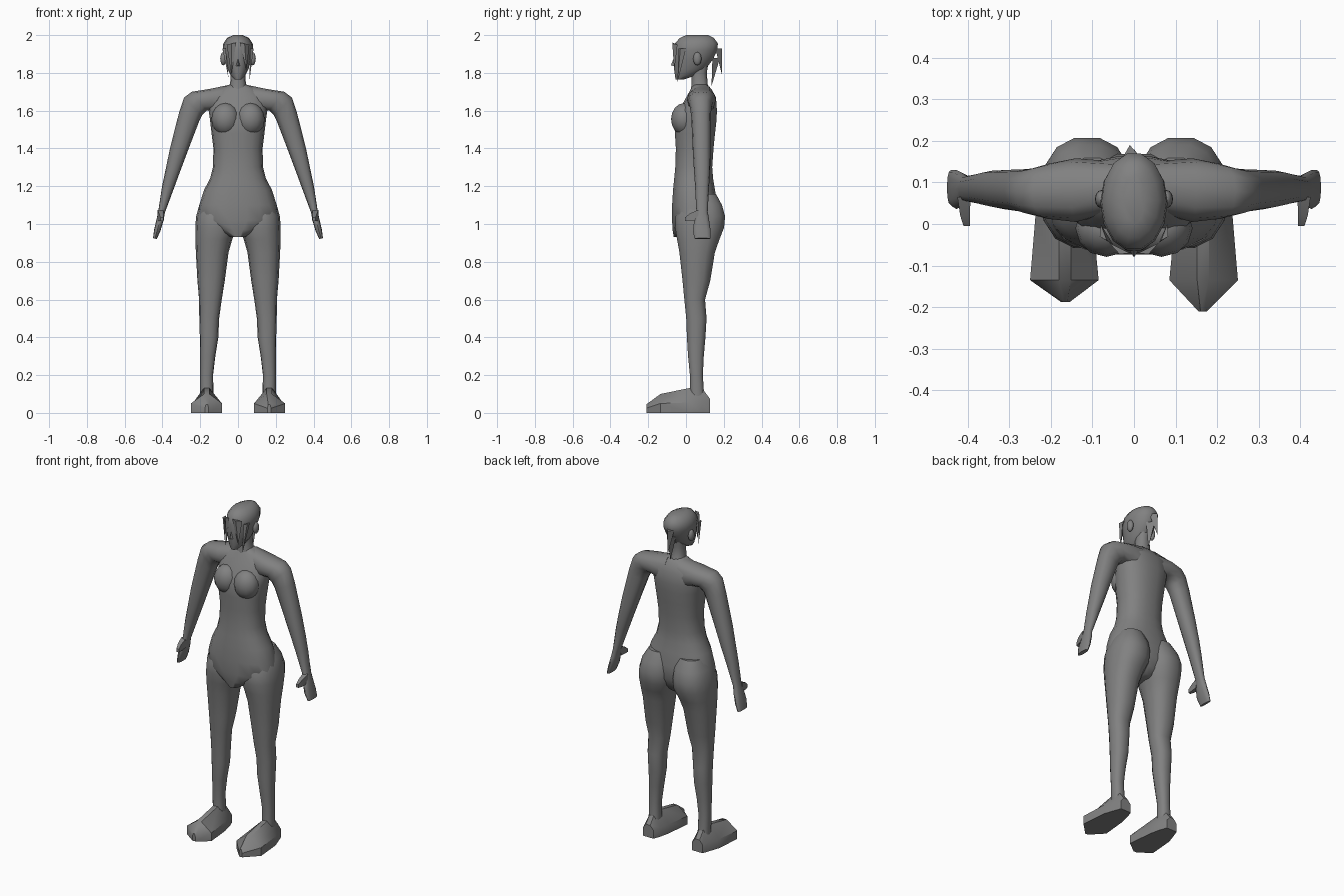
import bpy, bmesh, math
from mathutils import Vector

grey = bpy.data.materials.new("plain grey")
grey.diffuse_color = (0.22, 0.22, 0.22, 1)


def finish(name, bm, angle=50):
    bmesh.ops.recalc_face_normals(bm, faces=bm.faces)
    me = bpy.data.meshes.new(name)
    bm.to_mesh(me)
    bm.free()
    me.materials.append(grey)
    for p in me.polygons:
        p.use_smooth = True
    me.set_sharp_from_angle(angle=math.radians(angle))
    ob = bpy.data.objects.new(name, me)
    bpy.context.collection.objects.link(ob)
    return ob


def loft(name, rings, side=1, angle=50):
    """Skin a list of closed rings; side=-1 mirrors across x."""
    bm = bmesh.new()
    vs = [[bm.verts.new((x * side, y, z)) for x, y, z in r] for r in rings]
    n = len(vs[0])
    for a, b in zip(vs, vs[1:]):
        for i in range(n):
            j = (i + 1) % n
            bm.faces.new((a[i], a[j], b[j], b[i]))
    bm.faces.new(vs[0])
    bm.faces.new(vs[-1])
    return finish(name, bm, angle)


def section(a, b, y0, y1, n=14, e=0.85):
    """Rounded section spanning (x, z) points a to b, and y0 to y1."""
    pts = []
    for i in range(n):
        t = 2 * math.pi * i / n
        c, s = math.cos(t), math.sin(t)
        c = math.copysign(abs(c) ** e, c)
        s = math.copysign(abs(s) ** e, s)
        k = (1 + c) / 2
        pts.append((a[0] + (b[0] - a[0]) * k, (y0 + y1) / 2 + (y1 - y0) / 2 * s,
                    a[1] + (b[1] - a[1]) * k))
    return pts


def stack(rows, **kw):
    return [section((x0, z), (x1, z), y0, y1, **kw) for z, x0, x1, y0, y1 in rows]


def sym(rows):
    return [(z, -w, w, y0, y1) for z, w, y0, y1 in rows]


def ellipsoid(name, c, r):
    bm = bmesh.new()
    bmesh.ops.create_uvsphere(bm, u_segments=12, v_segments=8, radius=1)
    for v in bm.verts:
        v.co = Vector(c) + Vector((v.co.x * r[0], v.co.y * r[1], v.co.z * r[2]))
    return finish(name, bm)


def strand(name, a, b, tip, push):
    """Thin pointed lock of hair from edge a-b to a tip."""
    bm = bmesh.new()
    a, b, tip, push = map(Vector, (a, b, tip, push))
    p = [bm.verts.new(v) for v in (a, b, (a + b) / 2 + push, tip)]
    for f in ((0, 1, 2), (0, 1, 3), (1, 2, 3), (0, 2, 3)):
        bm.faces.new([p[i] for i in f])
    return finish(name, bm, 30)


# torso
loft("torso", stack(sym([
    (1.74, .04, .04, .11), (1.715, .10, .025, .135), (1.67, .15, 0, .16),
    (1.6, .155, -.04, .165), (1.55, .148, -.058, .163), (1.48, .14, -.06, .155),
    (1.4, .13, -.055, .147), (1.3, .133, -.058, .14), (1.24, .148, -.064, .145),
    (1.18, .18, -.07, .155), (1.1, .205, -.075, .17), (1.02, .215, -.075, .17),
    (.97, .12, -.073, .15), (.93, .04, -.066, .12)]), n=18))

# neck and head
loft("neck", stack(sym([(1.69, .06, .02, .14), (1.74, .042, .03, .115),
                        (1.80, .038, .03, .11), (1.86, .04, .03, .12)]), n=12))
loft("head", stack(sym([
    (1.765, .018, -.055, -.01), (1.785, .038, -.06, .05), (1.82, .056, -.064, .105),
    (1.87, .07, -.068, .145), (1.92, .081, -.066, .168), (1.955, .078, -.062, .172),
    (1.985, .058, -.035, .15), (2.0, .025, 0, .12)]), n=14, e=1))
strand("nose", (-.013, -.06, 1.835), (.013, -.06, 1.835), (0, -.062, 1.885), (0, -.02, .005))

# hair locks: fringe, side locks and tied tail
strand("fringe_left", (-.06, -.045, 1.95), (-.01, -.07, 1.96), (-.035, -.06, 1.79), (0, -.015, 0))
strand("fringe_right", (.01, -.07, 1.96), (.06, -.045, 1.95), (.045, -.062, 1.81), (0, -.015, 0))
strand("side_lock_left", (-.08, .0, 1.93), (-.065, -.04, 1.93), (-.05, -.05, 1.77), (-.01, -.01, 0))
strand("side_lock_right", (.08, .0, 1.93), (.065, -.04, 1.93), (.06, -.045, 1.75), (.01, -.01, 0))
strand("back_tail", (-.03, .155, 1.93), (.02, .155, 1.93), (-.01, .19, 1.79), (-.005, .035, 0))
strand("low_back_lock", (-.03, .14, 1.88), (.03, .14, 1.88), (.01, .135, 1.73), (0, .04, 0))

for s, label in ((-1, "left"), (1, "right")):
    ellipsoid("chest_" + label, (s * .066, -.01, 1.555), (.075, .069, .085))
    ellipsoid("ear_" + label, (s * .078, .06, 1.875), (.016, .022, .035))

    # arm from collar to wrist, then hand
    arm = [((.04, 1.738), (.04, 1.56), .03, .15), ((.15, 1.715), (.13, 1.6), .005, .158),
           ((.245, 1.70), (.165, 1.6), .012, .145), ((.285, 1.67), (.19, 1.575), .02, .135),
           ((.312, 1.59), (.205, 1.545), .028, .132), ((.36, 1.4), (.257, 1.41), .035, .13),
           ((.385, 1.28), (.302, 1.29), .042, .128), ((.402, 1.2), (.335, 1.2), .048, .122),
           ((.422, 1.07), (.387, 1.06), .055, .115), ((.43, 1.03), (.394, 1.02), .045, .122),
           ((.444, .97), (.41, .965), .036, .13), ((.45, .925), (.43, .92), .045, .13)]
    loft("arm_" + label, [section(*r, n=12) for r in arm], s)
    thumb = [(.065, .393, .425, 1.02, 1.075), (.02, .395, .418, 1.015, 1.055),
             (-.005, .395, .41, 1.015, 1.035)]
    loft("thumb_" + label, [[(x0, y, z0), (x1, y, z0), (x1, y, z1), (x0, y, z1)]
                            for y, x0, x1, z0, z1 in thumb], s)

    # leg including the buttock
    loft("leg_" + label, stack([
        (1.16, .03, .17, 0, .16), (1.1, .01, .205, -.03, .193), (1.04, .004, .222, -.058, .21),
        (.98, .005, .226, -.06, .204), (.92, .03, .226, -.05, .18), (.85, .05, .223, -.037, .155),
        (.7, .07, .215, -.02, .13), (.6, .086, .206, -.01, .102), (.5, .1, .205, 0, .11),
        (.4, .104, .202, .004, .104), (.3, .12, .2, .01, .095), (.2, .132, .2, .02, .09),
        (.12, .13, .2, .02, .095), (.06, .13, .2, .02, .1)], n=14), s)

    # pointed foot, the left one a little shorter
    toe = -.21 if s > 0 else -.188
    foot = [(.127, .13, .2, .05, .075), (.085, .115, .215, .055, .13), (.02, .1, .237, .055, .132),
            (-.135, .085, .25, .05, .1), (toe, .155, .175, .025, .045)]
    loft("foot_" + label, [[(x0, y, 0), (x1, y, 0), (x1, y, zs), (.18 if y > toe else .17, y, zt),
                            (.152 if y > toe else .16, y, zt), (x0, y, zs)]
                           for y, x0, x1, zs, zt in foot], s, 35)
